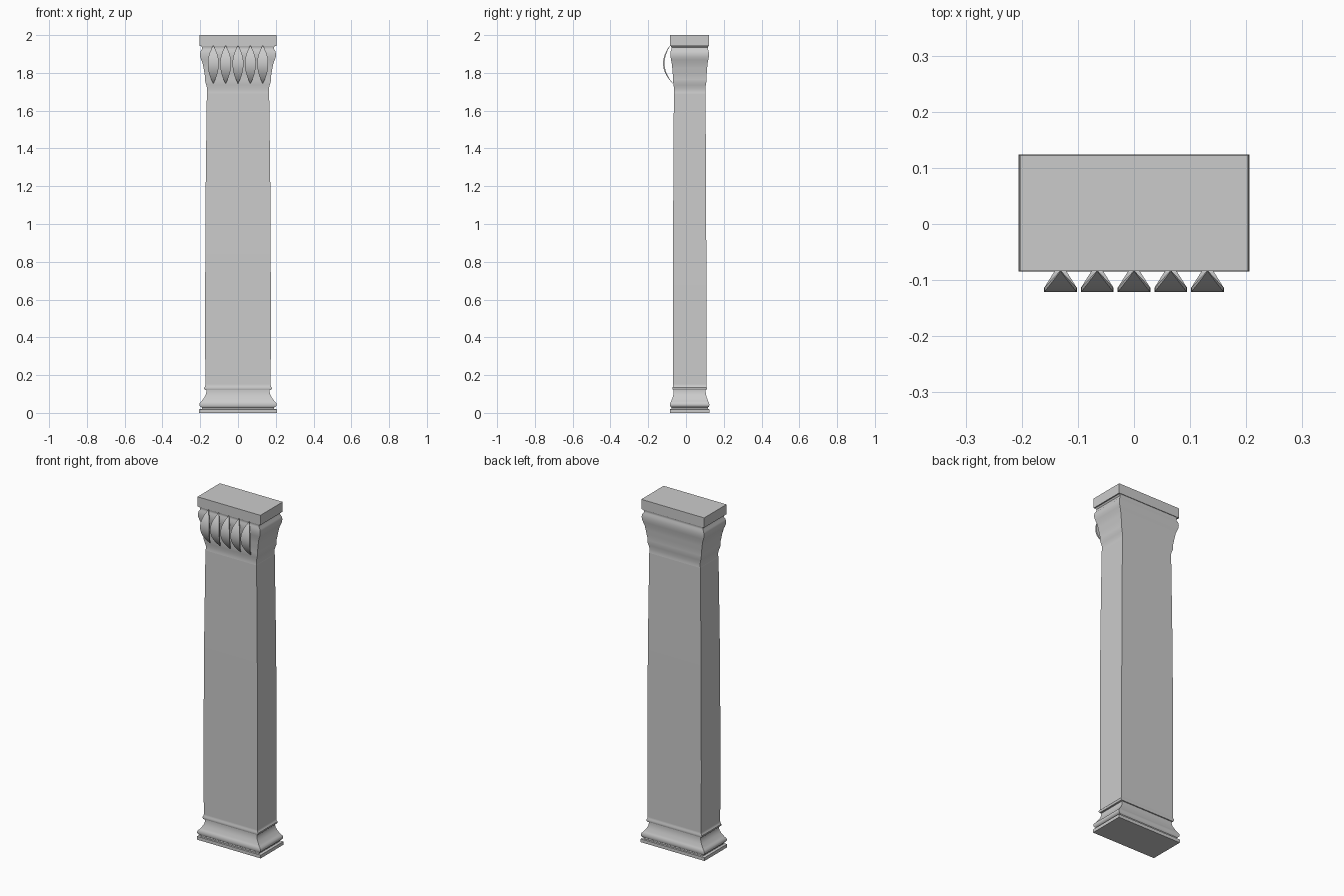
import bpy, bmesh, math

if "Cube" in bpy.data.objects:
    bpy.data.objects.remove(bpy.data.objects["Cube"])

YC = 0.0195          # depth centre of the pilaster body
RATIO = 0.1045 / 0.206   # half depth / half width


def skin(name, rings, angle=35):
    """Join a stack of four-point rings into a closed solid."""
    bm = bmesh.new()
    loops = [[bm.verts.new(p) for p in r] for r in rings]
    for a, b in zip(loops, loops[1:]):
        for i in range(4):
            j = (i + 1) % 4
            bm.faces.new((a[i], a[j], b[j], b[i]))
    bm.faces.new(loops[0][::-1])
    bm.faces.new(loops[-1])
    bmesh.ops.recalc_face_normals(bm, faces=bm.faces)
    me = bpy.data.meshes.new(name)
    bm.to_mesh(me)
    bm.free()
    ob = bpy.data.objects.new(name, me)
    bpy.context.collection.objects.link(ob)
    bpy.ops.object.select_all(action='DESELECT')
    ob.select_set(True)
    bpy.context.view_layer.objects.active = ob
    bpy.ops.object.shade_smooth_by_angle(angle=math.radians(angle))
    return ob


def rect(half_w, z):
    d = half_w * RATIO
    return [(-half_w, YC - d, z), (half_w, YC - d, z),
            (half_w, YC + d, z), (-half_w, YC + d, z)]


# Moulding profiles: (half width, height)
base = [(.206, 0), (.206, .019), (.191, .021), (.191, .029), (.199, .032),
        (.204, .038), (.205, .046), (.202, .054), (.194, .061), (.187, .07),
        (.177, .084), (.170, .098), (.167, .112), (.167, .120), (.175, .122),
        (.179, .128), (.179, .134), (.174, .140), (.173, .15)]
shaft = [(.173, .15), (.174, .5), (.173, .9), (.171, 1.2), (.168, 1.45), (.165, 1.69)]
capital = [(.165, 1.69), (.163, 1.70), (.163, 1.715), (.168, 1.735), (.173, 1.75),
           (.174, 1.765), (.174, 1.78), (.178, 1.80), (.182, 1.825), (.187, 1.85),
           (.195, 1.87), (.200, 1.885), (.201, 1.90), (.198, 1.915),
           (.191, 1.925), (.190, 1.935), (.196, 1.943)]
abacus = [(.203, 1.943), (.203, 2.0)]

for name, prof in (("base_moulding", base), ("shaft", shaft),
                   ("capital_moulding", capital), ("abacus", abacus)):
    skin(name, [rect(w, z) for w, z in prof])


# Bowed almond-shaped leaves on the front of the capital
def leaf_ring(x, s):
    z = 1.85 + (0.095 if s > 0 else 0.107) * s
    y = -0.1215 + (0.037 if s > 0 else 0.052) * s * s
    w = 0.029 * max(1 - s * s, 0.01)
    t = 0.002 + 0.006 * (1 - s * s)
    return [(x - w, y, z), (x + w, y, z), (x + w, y + t, z), (x - w, y + t, z)]


N = 20
for k in range(-2, 3):
    skin(f"leaf_{k + 3}", [leaf_ring(k * 0.0655, -1 + 2 * i / N) for i in range(N + 1)])
